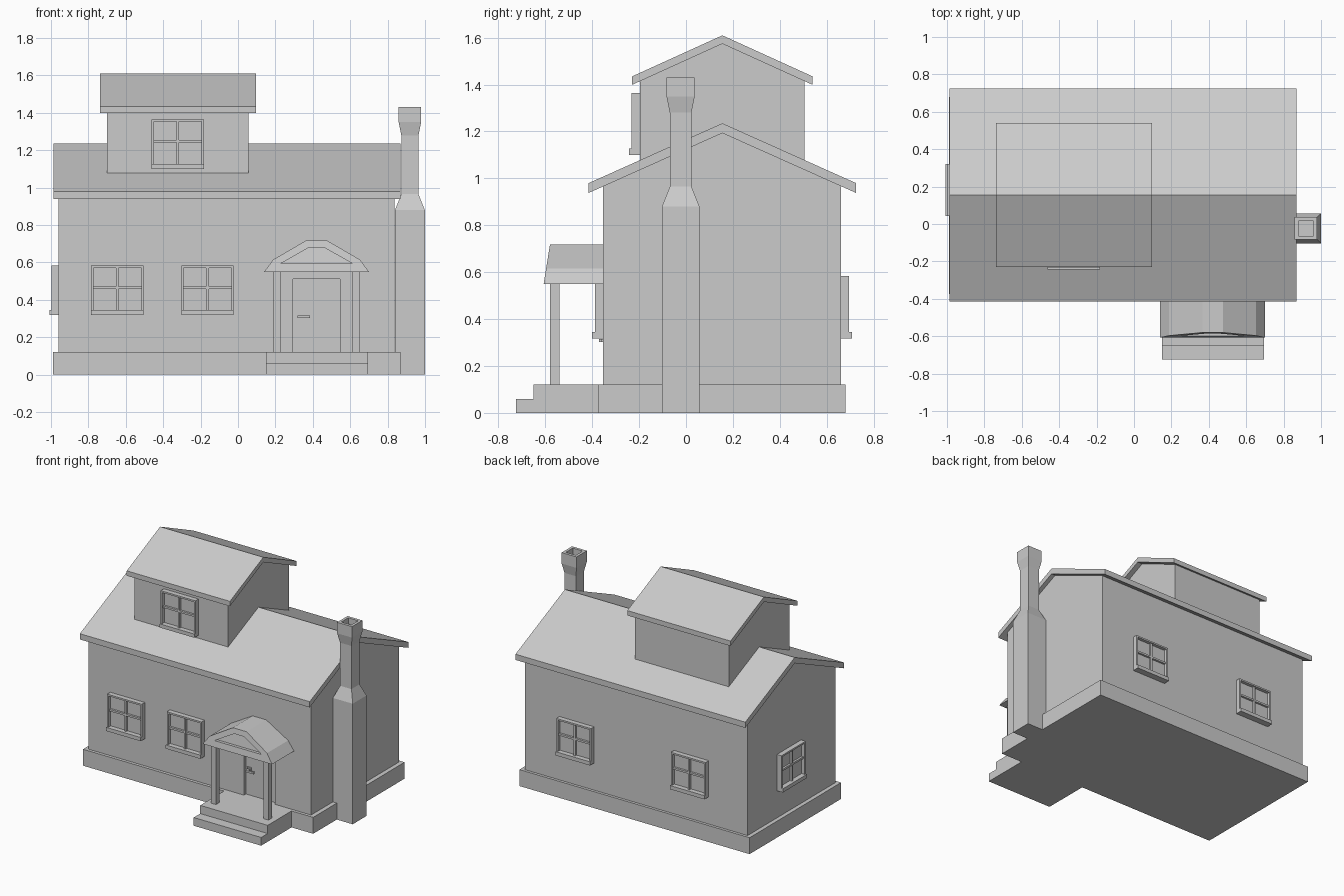
import bpy, bmesh, math
from mathutils import Matrix

if "Cube" in bpy.data.objects:
    bpy.data.objects.remove(bpy.data.objects["Cube"])


def finish(name, bm):
    bmesh.ops.recalc_face_normals(bm, faces=bm.faces[:])
    me = bpy.data.meshes.new(name)
    bm.to_mesh(me)
    bm.free()
    ob = bpy.data.objects.new(name, me)
    bpy.context.scene.collection.objects.link(ob)
    return ob


def add_box(bm, x0, x1, y0, y1, z0, z1):
    m = Matrix.Translation(((x0 + x1) / 2, (y0 + y1) / 2, (z0 + z1) / 2))
    m = m @ Matrix.Diagonal((x1 - x0, y1 - y0, z1 - z0, 1))
    bmesh.ops.create_cube(bm, size=1, matrix=m)


def box(name, *b):
    bm = bmesh.new()
    add_box(bm, *b)
    return finish(name, bm)


def loft(name, rings):
    """Skin a list of equal-length point rings and cap both ends."""
    bm = bmesh.new()
    vs = [[bm.verts.new(p) for p in r] for r in rings]
    n = len(vs[0])
    for a, b in zip(vs, vs[1:]):
        for i in range(n):
            j = (i + 1) % n
            bm.faces.new((a[i], a[j], b[j], b[i]))
    bm.faces.new(vs[0][::-1])
    bm.faces.new(vs[-1])
    return finish(name, bm)


def prism_x(name, profile, x0, x1):
    return loft(name, [[(x, y, z) for y, z in profile] for x in (x0, x1)])


RIDGE = 0.155


def gable_walls(name, x0, x1, y0, y1, z0, eave, peak):
    return prism_x(name, [(y0, z0), (y1, z0), (y1, eave), (RIDGE, peak), (y0, eave)], x0, x1)


def gable_roof(name, x0, x1, half, eave, peak, t):
    a, b = RIDGE - half, RIDGE + half
    return prism_x(name, [(a, eave), (RIDGE, peak), (b, eave), (b, eave - t),
                          (RIDGE, peak - t), (a, eave - t)], x0, x1)


def window(name, x, y, z, turn=0):
    """Four-pane window with sill; -y is outward before turning."""
    bm = bmesh.new()
    w, h, f = 0.14, 0.265, 0.012
    add_box(bm, -w, w, -0.012, 0.01, 0.02, h)                  # glass
    for s in (-1, 1):                                          # jambs
        add_box(bm, *sorted((s * w, s * (w - f))), -0.036, 0.01, 0.02, h)
    add_box(bm, -w + f, w - f, -0.036, 0.01, h - f, h)         # head
    add_box(bm, -w, w, -0.048, 0.01, 0, 0.027)                 # sill
    add_box(bm, -0.007, 0.007, -0.028, 0, 0.027, h - f)        # glazing bars
    add_box(bm, -w + f, w - f, -0.027, 0, 0.14, 0.154)
    ob = finish(name, bm)
    ob.location = (x, y, z)
    ob.rotation_euler.z = math.radians(turn)


# House body
box("foundation", -0.99, 0.87, -0.375, 0.68, 0, 0.12)
walls = gable_walls("house_walls", -0.96, 0.838, -0.353, 0.66, 0.1, 0.98, 1.205)
gable_roof("main_roof", -0.987, 0.87, 0.57, 0.98, 1.235, 0.042)

# Dormer storey
gable_walls("dormer_walls", -0.70, 0.057, -0.196, 0.506, 1.04, 1.425, 1.585)
gable_roof("dormer_roof", -0.738, 0.096, 0.385, 1.435, 1.61, 0.036)

# Windows
for i, x in enumerate((-0.645, -0.163)):
    window(f"front_window_{i + 1}", x, -0.353, 0.318)
for i, x in enumerate((0.42, -0.505)):
    window(f"back_window_{i + 1}", x, 0.66, 0.318, 180)
window("side_window", -0.96, 0.182, 0.318, -90)
window("dormer_window", -0.322, -0.196, 1.10)

# Recessed door
cutter = box("doorway_cutter", 0.295, 0.545, -0.4, -0.33, 0.09, 0.512)
cutter.hide_render = True
cutter.display_type = 'WIRE'
mod = walls.modifiers.new("doorway", 'BOOLEAN')
mod.operation = 'DIFFERENCE'
mod.solver = 'EXACT'
mod.object = cutter
box("door_lock_plate", 0.31, 0.34, -0.338, -0.325, 0.293, 0.325)
box("door_handle_stem", 0.318, 0.332, -0.36, -0.335, 0.302, 0.316)
box("door_handle_lever", 0.318, 0.385, -0.37, -0.358, 0.302, 0.316)

# Porch steps and posts
prism_x("porch_steps", [(-0.36, 0), (-0.725, 0), (-0.725, 0.06), (-0.65, 0.06),
                        (-0.65, 0.12), (-0.36, 0.12)], 0.15, 0.695)
for side, x in (("left", 0.208), ("right", 0.632)):
    box(f"porch_post_{side}", x - 0.02, x + 0.02, -0.58, -0.54, 0.12, 0.56)

# Porch roof with leaning front and a sunken front panel
CX = 0.42
half = [(0.28, 0.55), (0.232, 0.615), (0.055, 0.718)]
outer = [(CX - d, z) for d, z in half] + [(CX + d, z) for d, z in half[::-1]]
panel = [(CX - 0.19, 0.595), (CX - 0.04, 0.68), (CX + 0.04, 0.68), (CX + 0.19, 0.595)]


def lean(z):
    return -0.607 + (z - 0.55) * 0.16


porch = loft("porch_roof", [[(x, lean(z), z) for x, z in outer],
                            [(x, -0.345, z) for x, z in outer]])
panel_cutter = loft("porch_panel_cutter", [[(x, -0.7, z) for x, z in panel],
                                           [(x, lean(z) + 0.022, z) for x, z in panel]])
panel_cutter.hide_render = True
panel_cutter.display_type = 'WIRE'
mod = porch.modifiers.new("panel", 'BOOLEAN')
mod.operation = 'DIFFERENCE'
mod.solver = 'EXACT'
mod.object = panel_cutter

# Chimney: square sections (half width, height), ending inside the flue
sections = [(0.08, 0), (0.08, 0.88), (0.046, 0.965), (0.046, 1.28), (0.06, 1.35),
            (0.06, 1.43), (0.04, 1.43), (0.04, 1.385)]
loft("chimney", [[(0.919 + sx * r, -0.023 + sy * r, z)
                  for sx, sy in ((-1, -1), (1, -1), (1, 1), (-1, 1))] for r, z in sections])
